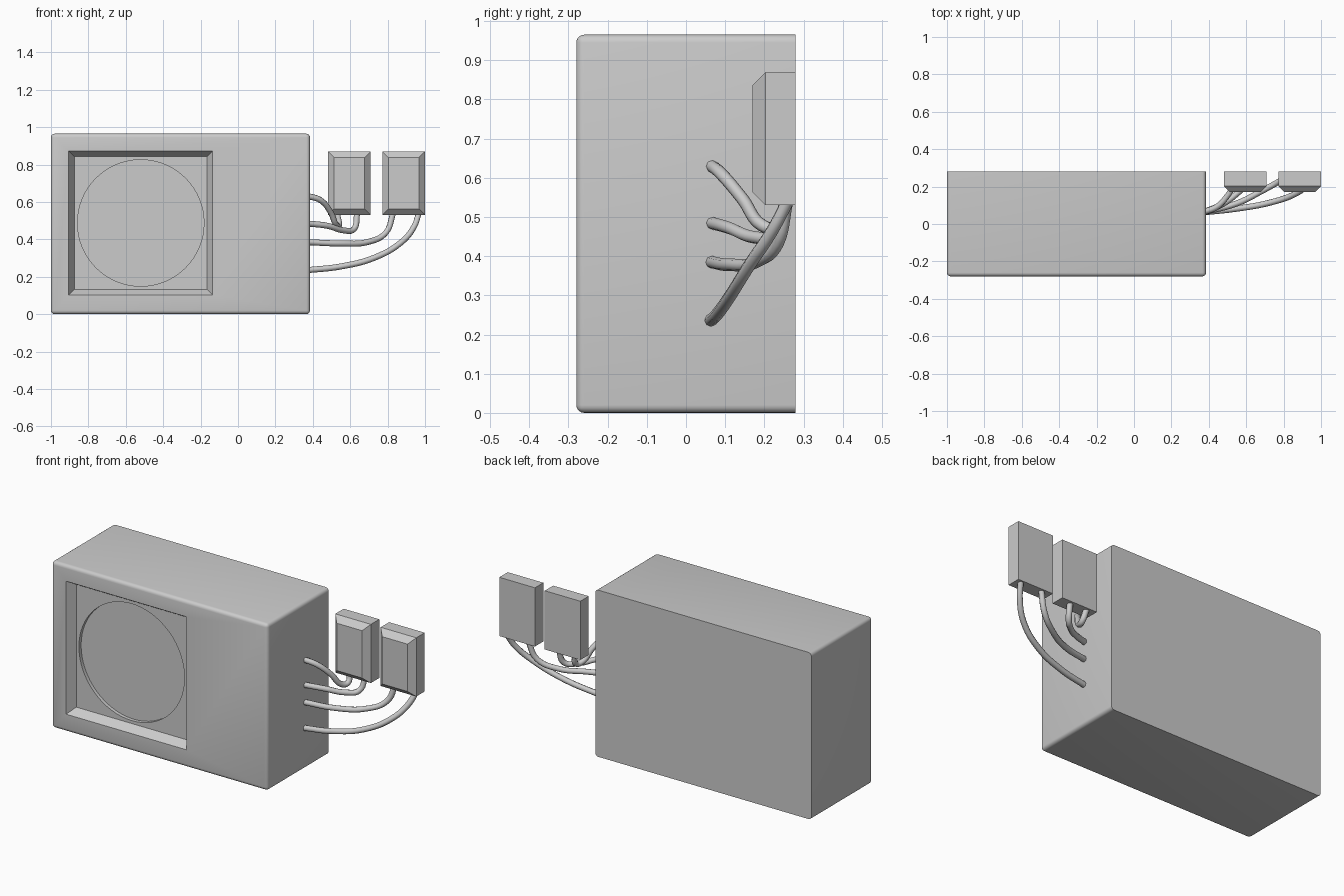
import bpy, bmesh, math
from mathutils import Matrix

if "Cube" in bpy.data.objects:
    bpy.data.objects.remove(bpy.data.objects["Cube"])

grey = bpy.data.materials.new("light grey")
grey.diffuse_color = (0.6, 0.6, 0.6, 1)
grey.use_nodes = True
grey.node_tree.nodes["Principled BSDF"].inputs["Base Color"].default_value = grey.diffuse_color


def add_mesh(name, bm):
    bmesh.ops.recalc_face_normals(bm, faces=bm.faces)
    me = bpy.data.meshes.new(name)
    bm.to_mesh(me)
    bm.free()
    me.materials.append(grey)
    ob = bpy.data.objects.new(name, me)
    bpy.context.collection.objects.link(ob)
    return ob


def select(ob):
    bpy.ops.object.select_all(action='DESELECT')
    ob.select_set(True)
    bpy.context.view_layer.objects.active = ob


def stack(name, cx, cz, rings):
    """Rectangular rings (y, half width, half height) joined front to back."""
    bm = bmesh.new()
    loops = [[bm.verts.new((cx + sx * w, y, cz + sz * h))
              for sx, sz in ((-1, -1), (1, -1), (1, 1), (-1, 1))]
             for y, w, h in rings]
    for a, b in zip(loops, loops[1:]):
        for i in range(4):
            j = (i + 1) % 4
            bm.faces.new((a[i], a[j], b[j], b[i]))
    bm.faces.new(loops[0])
    bm.faces.new(loops[-1])
    return add_mesh(name, bm)


# Main casing: every edge rounded except those around the back
body = stack("casing", -0.3075, 0.4825,
             [(-0.28, 0.6925, 0.4825), (0.28, 0.6925, 0.4825)])
bm = bmesh.new()
bm.from_mesh(body.data)
edges = [e for e in bm.edges if min(v.co.y for v in e.verts) < 0]
bmesh.ops.bevel(bm, geom=edges, offset=0.02, segments=4, profile=0.5,
                affect='EDGES')
bm.to_mesh(body.data)
bm.free()

# Fan opening: sloped square recess, then a shallow round recess
square = stack("square_cutter", -0.52, 0.4875,
               [(-0.33, 0.415, 0.415), (-0.23, 0.355, 0.355)])
bm = bmesh.new()
bmesh.ops.create_cone(bm, cap_ends=True, segments=64, radius1=0.338,
                      radius2=0.338, depth=0.06,
                      matrix=Matrix.Translation((-0.52, -0.24, 0.4875))
                      @ Matrix.Rotation(math.pi / 2, 4, 'X'))
disc = add_mesh("round_cutter", bm)
for cutter in (square, disc):
    mod = body.modifiers.new("cut", 'BOOLEAN')
    mod.operation = 'DIFFERENCE'
    mod.solver = 'EXACT'
    mod.object = cutter
    select(body)
    bpy.ops.object.modifier_apply(modifier=mod.name)
    bpy.data.objects.remove(cutter)
select(body)
bpy.ops.object.shade_smooth_by_angle(angle=math.radians(40))

# Two switch boxes with chamfered fronts
for name, cx in (("left_switch_box", 0.595), ("right_switch_box", 0.886)):
    stack(name, cx, 0.70, [(0.17, 0.081, 0.137), (0.203, 0.114, 0.17),
                           (0.28, 0.114, 0.17)])

# Cables from the casing side up into the boxes
cables = [
    [(0.37, 0.063, 0.632), (0.44, 0.09, 0.61), (0.495, 0.145, 0.545),
     (0.525, 0.195, 0.478), (0.54, 0.235, 0.475), (0.53, 0.258, 0.54)],
    [(0.37, 0.063, 0.485), (0.48, 0.11, 0.472), (0.565, 0.175, 0.448),
     (0.62, 0.225, 0.455), (0.637, 0.255, 0.54)],
    [(0.37, 0.063, 0.385), (0.55, 0.11, 0.378), (0.69, 0.18, 0.385),
     (0.79, 0.235, 0.435), (0.83, 0.258, 0.54)],
    [(0.37, 0.062, 0.235), (0.55, 0.082, 0.255), (0.73, 0.115, 0.302),
     (0.87, 0.165, 0.382), (0.94, 0.22, 0.465), (0.967, 0.26, 0.54)],
]
for n, pts in enumerate(cables, 1):
    cu = bpy.data.curves.new(f"cable_{n}", 'CURVE')
    cu.dimensions = '3D'
    cu.bevel_depth = 0.016
    cu.bevel_resolution = 2
    cu.resolution_u = 6
    cu.use_fill_caps = True
    sp = cu.splines.new('BEZIER')
    sp.bezier_points.add(len(pts) - 1)
    for bp, co in zip(sp.bezier_points, pts):
        bp.co = co
        bp.handle_left_type = bp.handle_right_type = 'AUTO'
    cu.materials.append(grey)
    ob = bpy.data.objects.new(f"cable_{n}", cu)
    bpy.context.collection.objects.link(ob)
    select(ob)
    bpy.ops.object.convert(target='MESH')
    bpy.ops.object.shade_smooth_by_angle(angle=math.radians(50))
